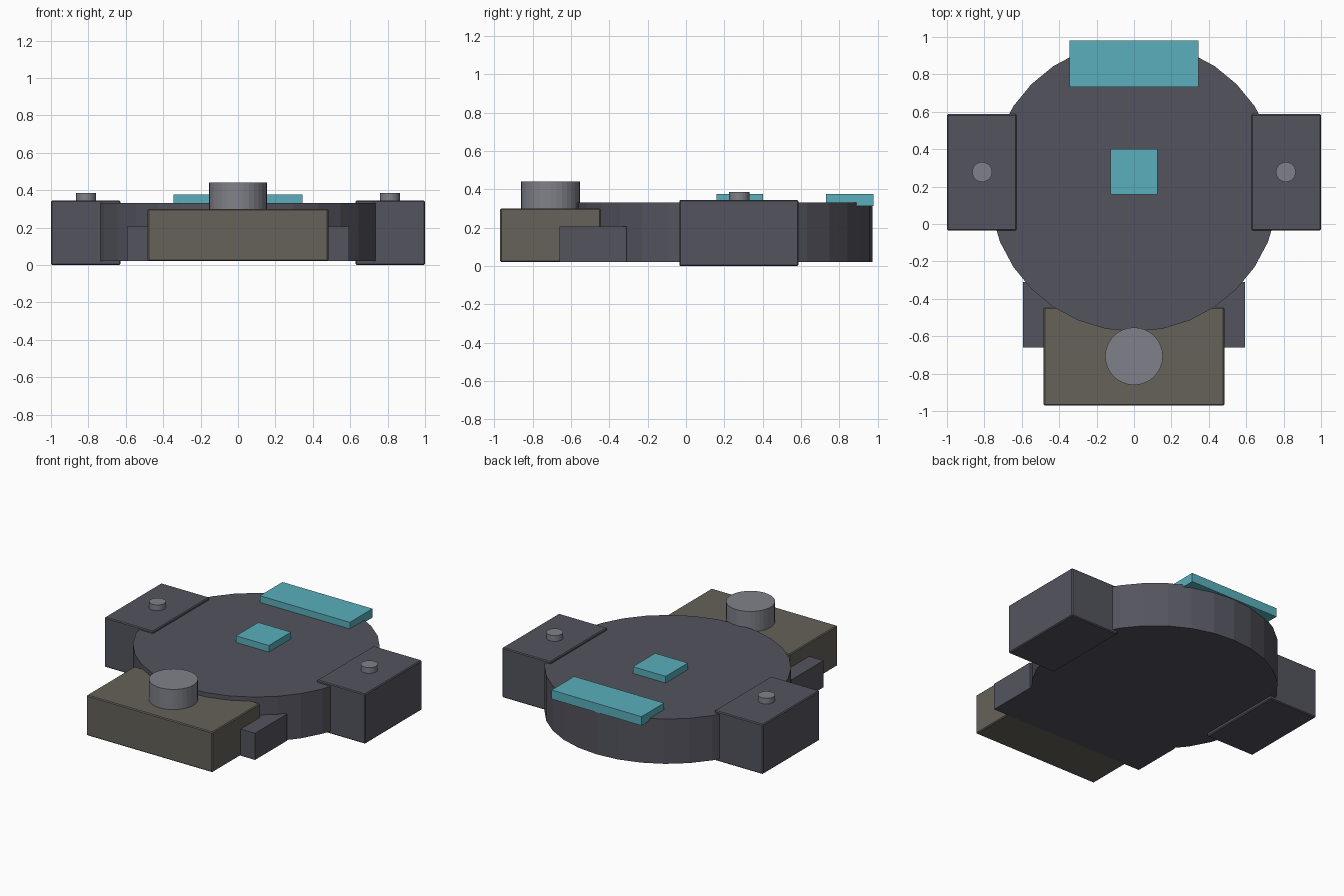
import bpy

if "Cube" in bpy.data.objects:
    bpy.data.objects.remove(bpy.data.objects["Cube"])


def material(name, rgb):
    m = bpy.data.materials.new(name)
    m.diffuse_color = (*rgb, 1)
    m.use_nodes = True
    m.node_tree.nodes["Principled BSDF"].inputs["Base Color"].default_value = m.diffuse_color
    return m


DARK = material("dark slate", (0.088, 0.088, 0.112))
OLIVE = material("olive grey", (0.128, 0.122, 0.1))
GREY = material("mid grey", (0.215, 0.222, 0.253))
TEAL = material("teal", (0.1, 0.43, 0.5))


def box(name, mat, x, y, z, bevel=0):
    """Box from (min, max) pairs, with an optional small bevel."""
    bpy.ops.mesh.primitive_cube_add(
        size=1, location=[(a + b) / 2 for a, b in (x, y, z)])
    ob = bpy.context.object
    ob.name = name
    ob.scale = [b - a for a, b in (x, y, z)]
    bpy.ops.object.transform_apply(location=False, rotation=False, scale=True)
    ob.data.materials.append(mat)
    if bevel:
        mod = ob.modifiers.new("edge bevel", 'BEVEL')
        mod.width = bevel
        mod.segments = 1
    return ob


def cylinder(name, mat, x, y, radius, z0, z1, sides=32):
    bpy.ops.mesh.primitive_cylinder_add(
        vertices=sides, radius=radius, depth=z1 - z0,
        location=(x, y, (z0 + z1) / 2))
    ob = bpy.context.object
    ob.name = name
    ob.data.materials.append(mat)
    return ob


# Main round body
cylinder("round_body", DARK, 0, 0.2, 0.775, 0.02, 0.33)

# Front block, the lower bar behind it, and the round turret on top
box("front_block", OLIVE, (-0.483, 0.483), (-0.97, -0.445), (0.021, 0.3), 0.006)
box("lower_bar", DARK, (-0.593, 0.593), (-0.66, -0.31), (0.02, 0.205))
cylinder("front_turret", GREY, 0, -0.707, 0.154, 0.25, 0.44)

# Side pods with knobs
for side, s in (("left", -1), ("right", 1)):
    x = sorted((s * 0.628, s * 1.0))
    box(side + "_pod", DARK, x, (-0.035, 0.587), (0, 0.345), 0.006)
    cylinder(side + "_knob", GREY, s * 0.812, 0.278, 0.053, 0.32, 0.385)

# Teal panels
box("rear_panel", TEAL, (-0.345, 0.345), (0.732, 0.98), (0.314, 0.376))
box("centre_panel", TEAL, (-0.126, 0.126), (0.158, 0.402), (0.314, 0.376))
